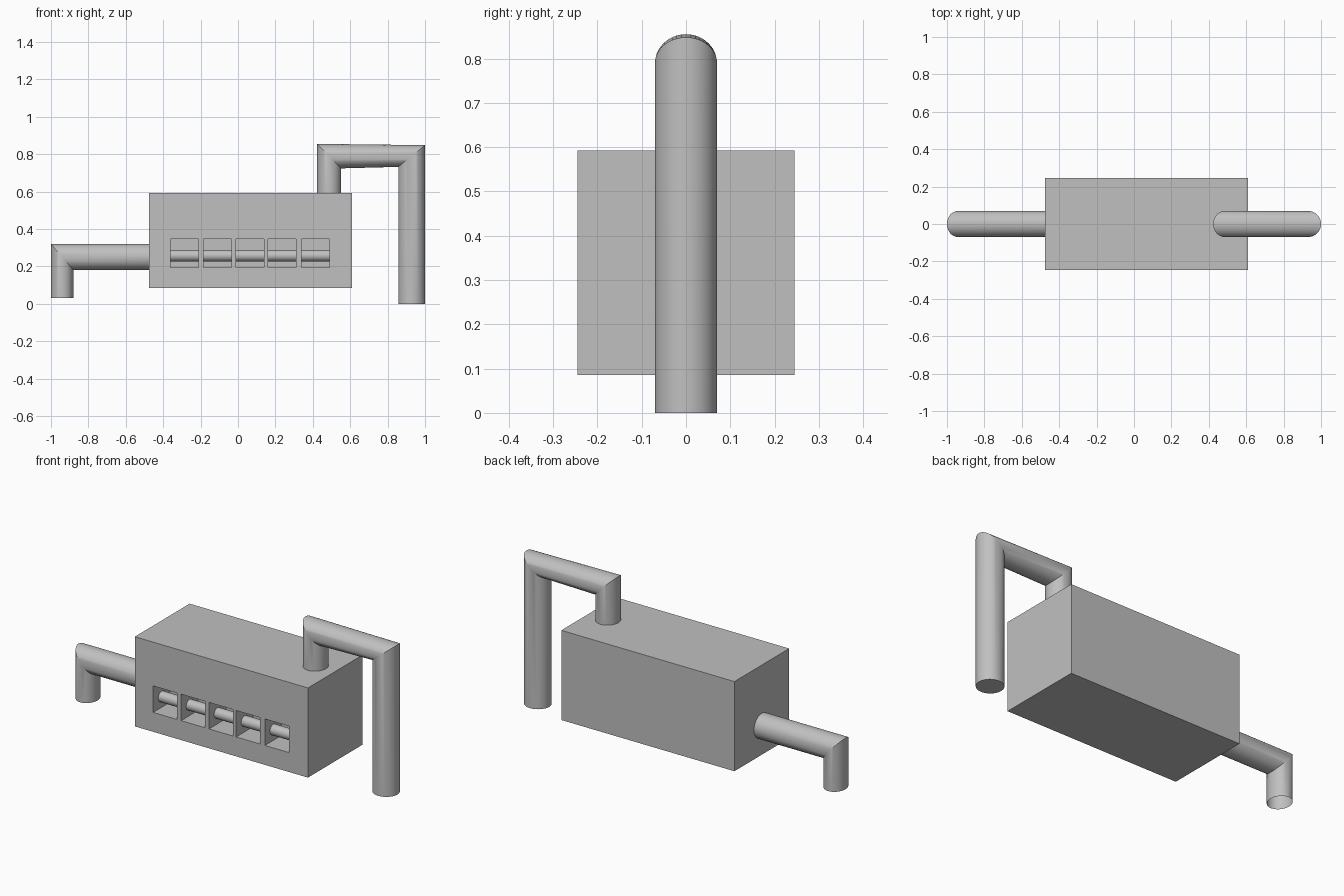
import bpy, bmesh, math
from mathutils import Vector

cube = bpy.data.objects.get("Cube")
if cube:
    bpy.data.objects.remove(cube, do_unlink=True)

GREY = (0.53, 0.53, 0.53, 1)
mat = bpy.data.materials.new("plain grey")
mat.use_nodes = True
mat.diffuse_color = GREY
mat.node_tree.nodes["Principled BSDF"].inputs["Base Color"].default_value = GREY

PIPE_R = 0.07
SEGMENTS = 40


def finish(name, bm, smooth=False):
    bmesh.ops.recalc_face_normals(bm, faces=bm.faces[:])
    mesh = bpy.data.meshes.new(name)
    bm.to_mesh(mesh)
    bm.free()
    mesh.materials.append(mat)
    obj = bpy.data.objects.new(name, mesh)
    bpy.context.collection.objects.link(obj)
    if smooth:
        bpy.ops.object.select_all(action='DESELECT')
        obj.select_set(True)
        bpy.context.view_layer.objects.active = obj
        bpy.ops.object.shade_smooth_by_angle(angle=math.radians(30))
    return obj


def tube(name, sections, radius_y, y=0, cap_end=True):
    """Tube through oval sections, each given by its two extremes in x and z."""
    bm = bmesh.new()
    rings = []
    for x0, z0, x1, z1 in sections:
        a, b = Vector((x0, y, z0)), Vector((x1, y, z1))
        ring = []
        for i in range(SEGMENTS):
            t = math.tau * i / SEGMENTS
            p = (a + b) / 2 + (a - b) / 2 * math.cos(t)
            p.y += radius_y * math.sin(t)
            ring.append(bm.verts.new(p))
        rings.append(ring)
    for r, s in zip(rings, rings[1:]):
        for i in range(SEGMENTS):
            j = (i + 1) % SEGMENTS
            bm.faces.new((r[i], r[j], s[j], s[i]))
    bm.faces.new(rings[0])
    if cap_end:
        bm.faces.new(rings[-1])
    return finish(name, bm, True)


# Box body with a row of square pockets in its front
X0, X1, HALF_Y, Z0, Z1 = -0.475, 0.61, 0.245, 0.085, 0.593
SLOT, SLOT_Z = 0.15, 0.195
slots = [-0.36, -0.185, -0.01, 0.16, 0.34]

bm = bmesh.new()
bmesh.ops.create_cube(bm, size=1)
for v in bm.verts:
    v.co = (X1 if v.co.x > 0 else X0,
            HALF_Y if v.co.y > 0 else -HALF_Y,
            Z1 if v.co.z > 0 else Z0)


def front_faces():
    return [f for f in bm.faces if f.calc_center_median().y < -HALF_Y + 0.001]


def cut(co, normal):
    faces = front_faces()
    edges = list({e for f in faces for e in f.edges})
    verts = list({v for f in faces for v in f.verts})
    bmesh.ops.bisect_plane(bm, geom=verts + edges + faces,
                           plane_co=co, plane_no=normal)


for z in (SLOT_Z, SLOT_Z + SLOT):
    cut((0, 0, z), (0, 0, 1))
for s in slots:
    cut((s, 0, 0), (1, 0, 0))
    cut((s + SLOT, 0, 0), (1, 0, 0))

pockets = []
for f in front_faces():
    c = f.calc_center_median()
    if SLOT_Z < c.z < SLOT_Z + SLOT and any(s < c.x < s + SLOT for s in slots):
        pockets.append(f)
backs = bmesh.ops.extrude_discrete_faces(bm, faces=pockets)["faces"]
for f in backs:
    bmesh.ops.translate(bm, verts=f.verts[:], vec=(0, SLOT, 0))
finish("box_body", bm)

# Horizontal bar across each pocket
for n, s in enumerate(slots):
    tube(f"pocket_bar_{n + 1}",
         [(s, 0.287, s, 0.227), (s + SLOT, 0.287, s + SLOT, 0.227)],
         0.03, y=-HALF_Y + SLOT / 2)

# Side pipe with one mitred bend and an open lower end
tube("side_pipe",
     [(X0, 0.32, X0, 0.18), (-1, 0.32, -0.88, 0.18), (-1, 0.03, -0.88, 0.03)],
     PIPE_R, cap_end=False)

# Top pipe rising, crossing over and dropping to the ground
tube("top_pipe",
     [(0.423, Z1, 0.552, Z1), (0.423, 0.855, 0.552, 0.724),
      (1, 0.848, 0.857, 0.732), (1, 0, 0.857, 0)],
     PIPE_R)
